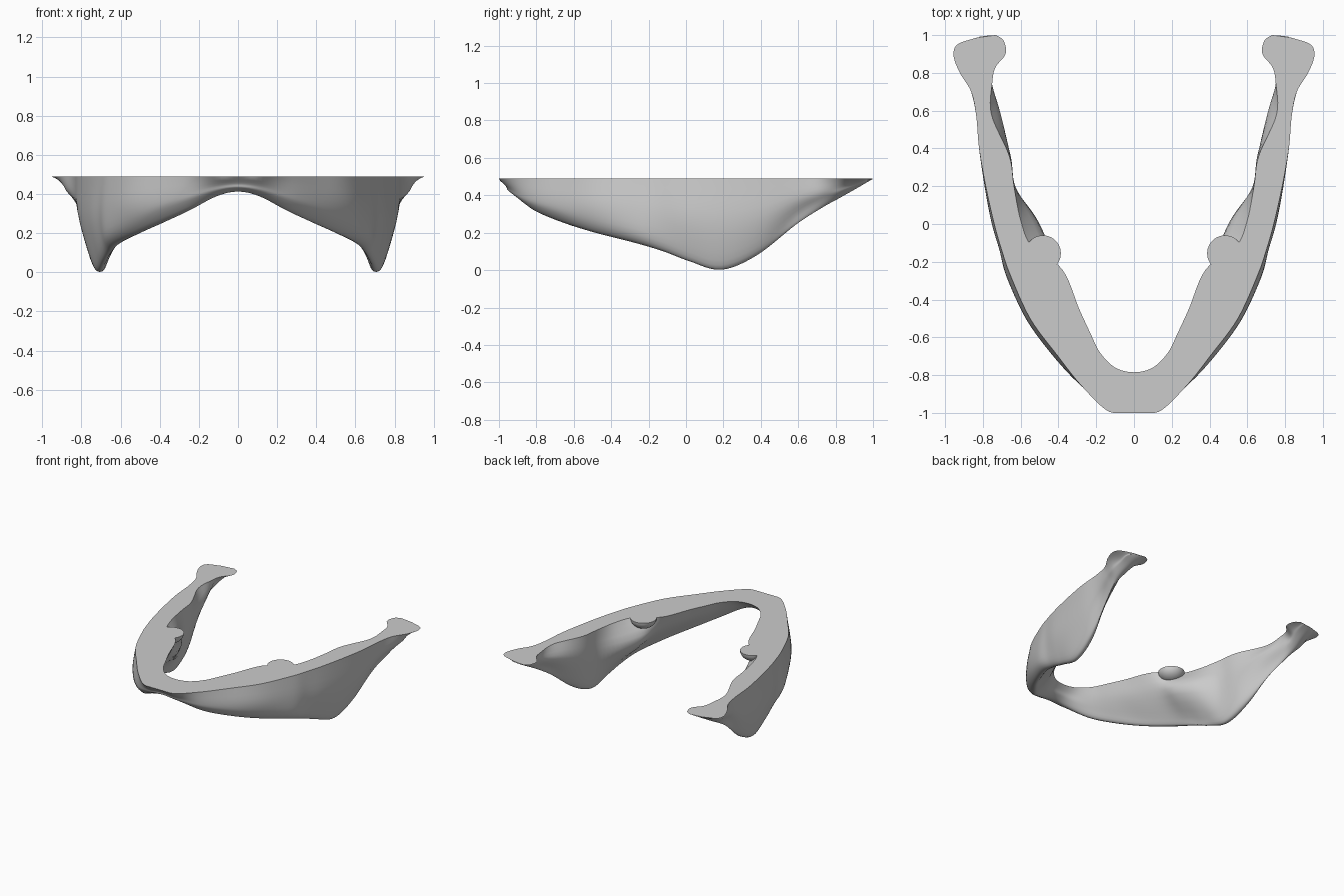
import bpy, bmesh, math
from mathutils import Vector

if "Cube" in bpy.data.objects:
    bpy.data.objects.remove(bpy.data.objects["Cube"], do_unlink=True)

TOP = 0.49           # height of the flat cut face
STEPS = 6            # loft steps between neighbouring stations

bone = bpy.data.materials.new("bone_grey")
bone.use_nodes = True
grey = (0.6, 0.6, 0.6, 1)
bone.diffuse_color = grey
bone.node_tree.nodes["Principled BSDF"].inputs["Base Color"].default_value = grey

# Left half, chin to condyle:
# outer rim x y, inner rim x y, lower edge x y z, inner bulge, outer bulge
STATIONS = [
    (0, -1, 0, -.785, 0, -.9, .412, .01, .01),
    (.13, -.995, .1, -.76, .11, -.885, .388, .01, .01),
    (.275, -.86, .18, -.68, .25, -.8, .315, .015, .03),
    (.41, -.69, .23, -.58, .38, -.66, .255, .02, .04),
    (.55, -.5, .29, -.45, .505, -.485, .2, .03, .045),
    (.655, -.27, .38, -.24, .615, -.27, .145, .04, .04),
    (.7, -.14, .54, -.12, .655, -.12, .1, .13, .035),
    (.74, 0, .6, .02, .685, .02, .047, .115, .04),
    (.785, .2, .635, .2, .708, .19, .002, .035, .04),
    (.82, .4, .66, .36, .73, .38, .08, .035, .04),
    (.835, .57, .755, .58, .775, .59, .245, .055, .025),
    (.862, .7, .75, .75, .812, .73, .335, .02, .025),
    (.922, .8, .733, .83, .825, .82, .385, 0, .015),
    (.955, .89, .68, .9, .815, .9, .43, 0, 0),
    (.935, .95, .69, .97, .81, .96, .465, 0, 0),
    (.84, .985, .73, 1, .79, .995, .486, 0, 0),
]


def catmull(points, steps):
    """Smooth curve through a list of vectors."""
    ends = [points[0] * 2 - points[1]] + points + [points[-1] * 2 - points[-2]]
    curve = []
    for a, b, c, d in zip(ends, ends[1:], ends[2:], ends[3:]):
        for k in range(steps):
            t = k / steps
            curve.append(b + (c - a) * (t / 2)
                         + (a * 2 - b * 5 + c * 4 - d) * (t * t / 2)
                         + (b * 3 - a - c * 3 + d) * (t ** 3 / 2))
    return curve + [points[-1]]


def section(s):
    """Open U-shaped section from the outer rim, under the lower edge, to the inner rim."""
    outer, inner = Vector((s[0], s[1], TOP)), Vector((s[2], s[3], TOP))
    low = Vector(s[4:7])
    depth = TOP - low.z
    across = (outer - inner).normalized()
    half = min(.052, (outer - inner).length * .25)
    lift = Vector((0, 0, min(.05, depth * .25)))
    mid_out = outer.lerp(low, .48) + across * s[8]
    mid_in = inner.lerp(low, .4) - across * s[7]
    ring = [outer, mid_out, low + across * half + lift, low,
            low - across * half + lift, mid_in, inner]
    return catmull(ring, 4)


def finish(name, bm):
    bmesh.ops.remove_doubles(bm, verts=bm.verts, dist=1e-5)
    bmesh.ops.recalc_face_normals(bm, faces=bm.faces)
    mesh = bpy.data.meshes.new(name)
    bm.to_mesh(mesh)
    bm.free()
    mesh.materials.append(bone)
    obj = bpy.data.objects.new(name, mesh)
    bpy.context.collection.objects.link(obj)
    bpy.ops.object.select_all(action='DESELECT')
    obj.select_set(True)
    bpy.context.view_layer.objects.active = obj
    bpy.ops.object.shade_smooth_by_angle(angle=math.radians(40))


# Jaw body: loft the sections round the whole arch
left = [section(s) for s in STATIONS]
right = [[Vector((-p.x, p.y, p.z)) for p in ring] for ring in left[:0:-1]]
rails = [catmull(list(rail), STEPS) for rail in zip(*(right + left))]

bm = bmesh.new()
rings = []
for ring in zip(*rails):
    rings.append([bm.verts.new((p.x, max(p.y, -1), min(max(p.z, 0), TOP)))
                  for p in ring])
for a, b in zip(rings, rings[1:]):
    n = len(a)
    for i in range(n):           # the last strip closes the flat top
        j = (i + 1) % n
        bm.faces.new((a[i], a[j], b[j], b[i]))
for end in (rings[0], rings[-1]):
    bm.faces.new(end)
finish("jaw_body", bm)

# Tooth root stubs: rounded bowls on the inner side, cut flat at the top
for side, label in ((1, "left"), (-1, "right")):
    bm = bmesh.new()
    bmesh.ops.create_uvsphere(bm, u_segments=28, v_segments=16, radius=1)
    cut = bmesh.ops.bisect_plane(bm, geom=bm.verts[:] + bm.edges[:] + bm.faces[:],
                                 plane_co=(0, 0, 0), plane_no=(0, 0, 1),
                                 clear_outer=True)
    rim = [e for e in cut["geom_cut"] if isinstance(e, bmesh.types.BMEdge)]
    bmesh.ops.contextual_create(bm, geom=rim)
    for v in bm.verts:
        v.co = Vector((side * (.482 + v.co.x * .095), -.155 + v.co.y * .095,
                       TOP + v.co.z * .075))
    finish(label + "_root_stub", bm)
